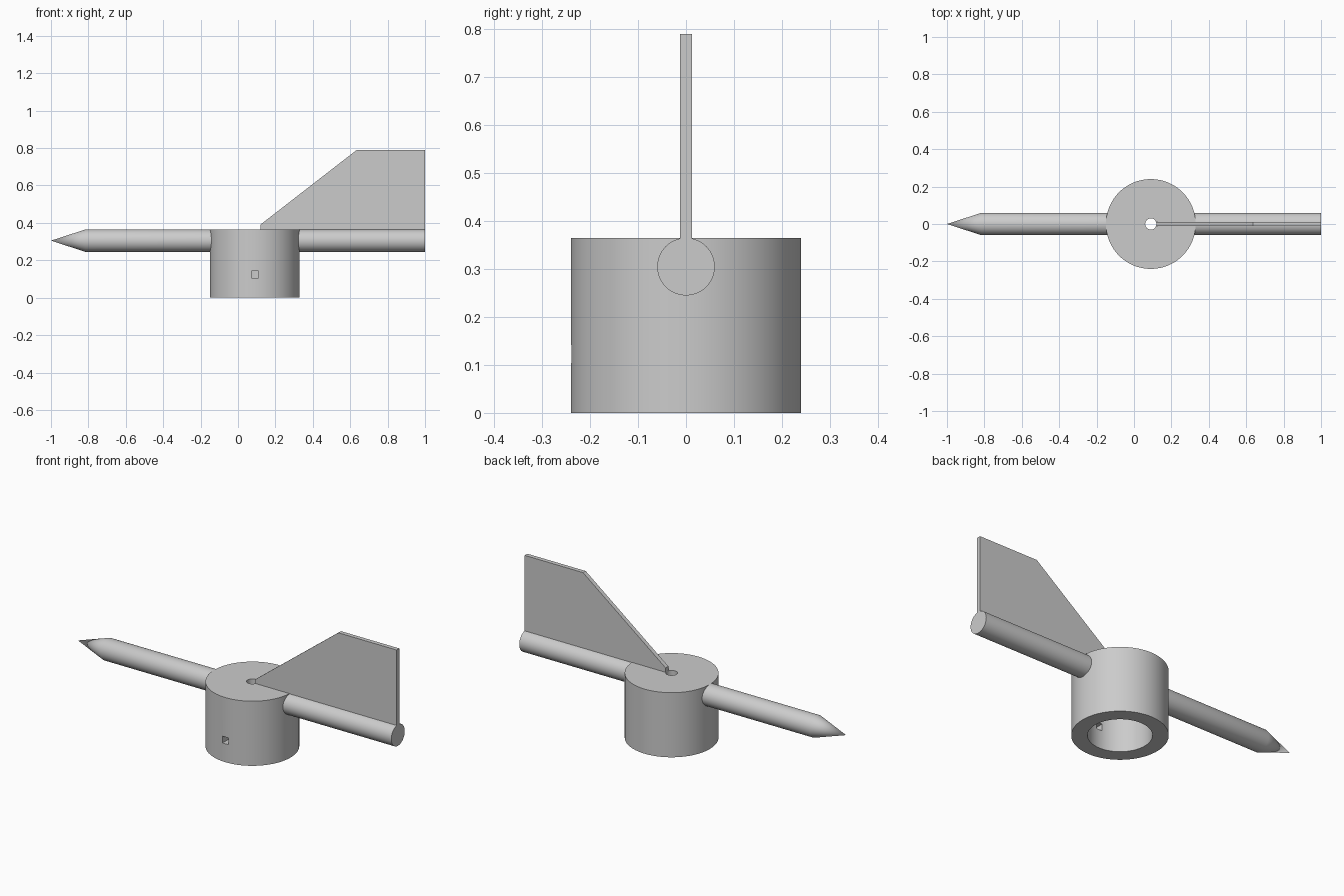
import bpy, bmesh, math
from mathutils import Matrix, Vector

cube = bpy.data.objects.get("Cube")
if cube:
    bpy.data.objects.remove(cube, do_unlink=True)

HUB_X, SHAFT_Z, TOP_Z = 0.09, 0.305, 0.365

grey = bpy.data.materials.new("plain_grey")
grey.use_nodes = True
colour = (0.6, 0.6, 0.6, 1)
grey.diffuse_color = colour
grey.node_tree.nodes["Principled BSDF"].inputs["Base Color"].default_value = colour


def finish(bm, name, smooth=True):
    bmesh.ops.remove_doubles(bm, verts=bm.verts, dist=1e-5)
    bmesh.ops.recalc_face_normals(bm, faces=bm.faces)
    mesh = bpy.data.meshes.new(name)
    bm.to_mesh(mesh)
    bm.free()
    mesh.materials.append(grey)
    obj = bpy.data.objects.new(name, mesh)
    bpy.context.collection.objects.link(obj)
    if smooth:
        bpy.ops.object.select_all(action='DESELECT')
        obj.select_set(True)
        bpy.context.view_layer.objects.active = obj
        bpy.ops.object.shade_smooth_by_angle(angle=math.radians(30))
    return obj


def lathe(name, profile, centre, axis, steps, closed=False):
    """Spin a (radius, distance along axis) profile about an axis."""
    bm = bmesh.new()
    turn = Vector((0, 0, 1)).rotation_difference(Vector(axis)).to_matrix().to_4x4()
    place = Matrix.Translation(centre) @ turn
    verts = [bm.verts.new((r, 0, h)) for r, h in profile]
    pairs = list(zip(verts, verts[1:])) + ([(verts[-1], verts[0])] if closed else [])
    edges = [bm.edges.new(p) for p in pairs]
    bmesh.ops.spin(bm, geom=verts + edges, cent=(0, 0, 0), axis=(0, 0, 1),
                   angle=math.tau, steps=steps)
    bm.transform(place)
    return finish(bm, name)


# Hub: wide socket open below, narrow hole through the top
hub = lathe("hub", [(0.03, TOP_Z), (0.24, TOP_Z), (0.24, 0), (0.16, 0),
                    (0.16, 0.245), (0.03, 0.245)],
            (HUB_X, 0, 0), (0, 0, 1), 96, closed=True)

# Small square hole through the front wall of the hub
bm = bmesh.new()
bmesh.ops.create_cube(bm, size=1, matrix=Matrix.Translation((HUB_X, -0.2, 0.123))
                      @ Matrix.Diagonal((0.038, 0.2, 0.038, 1)))
cutter = finish(bm, "pin_hole_cutter", smooth=False)
cutter.hide_render = True
cut = hub.modifiers.new("pin_hole", 'BOOLEAN')
cut.operation, cut.solver, cut.object = 'DIFFERENCE', 'EXACT', cutter
bpy.context.view_layer.objects.active = hub
bpy.ops.object.select_all(action='DESELECT')
hub.select_set(True)
bpy.ops.object.modifier_apply(modifier=cut.name)
bpy.data.objects.remove(cutter, do_unlink=True)

# Pointed shaft and tail shaft, both ending inside the hub wall
lathe("pointed_shaft", [(0, 0.05), (0.06, 0.05), (0.06, 0.815), (0, 1)],
      (0, 0, SHAFT_Z), (-1, 0, 0), 64)
lathe("tail_shaft", [(0, 0.25), (0.06, 0.25), (0.06, 1), (0, 1)],
      (0, 0, SHAFT_Z), (1, 0, 0), 64)

# Tail fin: thin upright plate with a sloping front edge
bm = bmesh.new()
outline = [(0.119, 0.355), (0.119, 0.39), (0.635, 0.79), (1, 0.79), (1, 0.355)]
side = bm.faces.new([bm.verts.new((x, -0.012, z)) for x, z in outline])
ext = bmesh.ops.extrude_face_region(bm, geom=[side])
bmesh.ops.translate(bm, vec=(0, 0.024, 0),
                    verts=[v for v in ext["geom"] if isinstance(v, bmesh.types.BMVert)])
finish(bm, "tail_fin", smooth=False)
